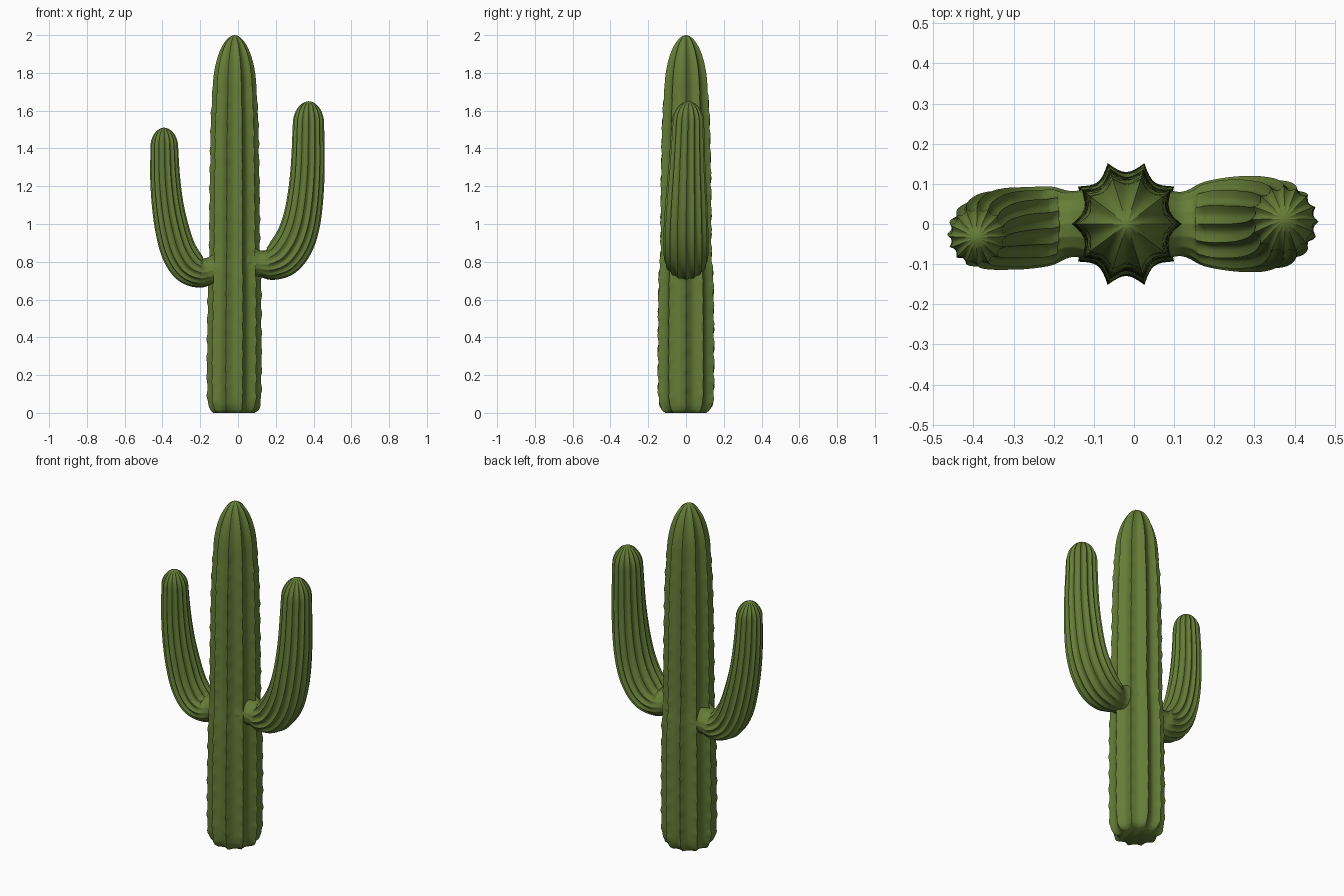
import bpy, bmesh, math
from mathutils import Vector

if "Cube" in bpy.data.objects:
    bpy.data.objects.remove(bpy.data.objects["Cube"])

green = bpy.data.materials.new("cactus green")
green.diffuse_color = (0.13, 0.205, 0.038, 1)
green.use_nodes = True
green.node_tree.nodes["Principled BSDF"].inputs["Base Color"].default_value = green.diffuse_color


def catmull(p, i, t):
    a, b, c, d = (p[max(0, min(len(p) - 1, i + k))] for k in (-1, 0, 1, 2))
    return [0.5 * (2 * q + (r - o) * t + (2 * o - 5 * q + 4 * r - s) * t * t
                   + (3 * q - o - 3 * r + s) * t ** 3) for o, q, r, s in zip(a, b, c, d)]


def ribbed_stem(name, ctrl, cap, ribs, depth, bump, pitch, per_rib=8, steps=14, neck=0.0):
    """Sweep a ribbed section along (x, y, z, in-plane radius, y radius), with a domed tip."""
    rings = [catmull(ctrl, i, k / steps) for i in range(len(ctrl) - 1) for k in range(steps)]
    rings.append(list(ctrl[-1]))
    n_path = len(rings)
    end = Vector(rings[-1][:3])
    up = (end - Vector(rings[-2][:3])).normalized()
    # domed tip
    for k in range(1, 16):
        a = math.pi / 2 * k / 16
        pos = end + up * cap * math.sin(a)
        f = math.cos(a) ** 1.08
        rings.append([*pos, ctrl[-1][3] * f, ctrl[-1][4] * f])
    bm = bmesh.new()
    seg = ribs * per_rib
    loops, dist = [], 0.0
    for j, (x, y, z, rx, ry) in enumerate(rings):
        c = Vector((x, y, z))
        lo, hi = rings[max(0, j - 1)], rings[min(len(rings) - 1, j + 1)]
        tan = Vector((hi[0] - lo[0], 0, hi[2] - lo[2])).normalized()
        side = Vector((0, 1, 0)).cross(tan)
        if j:
            dist += (c - Vector(rings[j - 1][:3])).length
        fade = min(1, max(0.15, (dist - neck) / 0.12)) if neck else 1
        loop = []
        for s in range(seg):
            th = 2 * math.pi * s / seg
            valley = abs(math.sin(ribs * th / 2))
            f = 1 - depth * fade * valley ** 0.9
            # small knobs along the rib crests
            rib = round(s / per_rib) % ribs
            wave = max(0, math.sin(2 * math.pi * dist / pitch + rib * 1.7))
            f += bump * wave * (1 - valley) ** 2 * (1 if j < n_path else 0)
            loop.append(bm.verts.new(c + side * rx * f * math.cos(th)
                                     + Vector((0, 1, 0)) * ry * f * math.sin(th)))
        loops.append(loop)
    for a, b in zip(loops, loops[1:]):
        for s in range(seg):
            t = (s + 1) % seg
            bm.faces.new((a[s], a[t], b[t], b[s]))
    bm.faces.new(loops[0][::-1])
    tip = bm.verts.new(end + up * cap)
    for s in range(seg):
        bm.faces.new((loops[-1][s], loops[-1][(s + 1) % seg], tip))
    bmesh.ops.recalc_face_normals(bm, faces=bm.faces)
    me = bpy.data.meshes.new(name)
    bm.to_mesh(me)
    bm.free()
    me.materials.append(green)
    ob = bpy.data.objects.new(name, me)
    bpy.context.collection.objects.link(ob)
    bpy.ops.object.select_all(action='DESELECT')
    ob.select_set(True)
    bpy.context.view_layer.objects.active = ob
    bpy.ops.object.shade_smooth_by_angle(angle=math.radians(60))
    return ob


# main trunk
X = -0.018
ribbed_stem("trunk", [
    (X - .002, 0, 0, .108, .112), (X - .002, 0, .02, .128, .134), (X - .002, 0, .07, .140, .150),
    (X - .002, 0, .2, .143, .154), (X - .001, 0, .45, .142, .153), (X, 0, .7, .139, .150),
    (X, 0, .85, .133, .140), (X, 0, 1.05, .132, .139), (X, 0, 1.3, .129, .136),
    (X, 0, 1.55, .124, .130), (X, 0, 1.7, .116, .120)],
    cap=.30, ribs=10, depth=.16, bump=.035, pitch=.1, steps=18)

# left arm
ribbed_stem("left_arm", [
    (-.08, 0, .765, .10, .10), (-.15, 0, .75, .073, .082), (-.205, -.005, .745, .083, .098),
    (-.265, -.01, .78, .094, .102), (-.315, -.012, .86, .094, .102), (-.348, -.015, .97, .090, .099),
    (-.372, -.02, 1.1, .084, .092), (-.386, -.025, 1.25, .079, .083), (-.39, -.03, 1.41, .073, .073)],
    cap=.10, ribs=16, depth=.12, bump=0, pitch=.1, neck=.06)

# right arm
ribbed_stem("right_arm", [
    (.045, 0, .80, .10, .10), (.115, 0, .79, .070, .080), (.175, 0, .79, .088, .105),
    (.24, 0, .825, .105, .117), (.295, 0, .90, .107, .120), (.332, 0, 1.0, .102, .117),
    (.355, .002, 1.13, .096, .110), (.369, .005, 1.3, .090, .098), (.373, .01, 1.53, .083, .086)],
    cap=.12, ribs=16, depth=.12, bump=0, pitch=.1, neck=.06)
